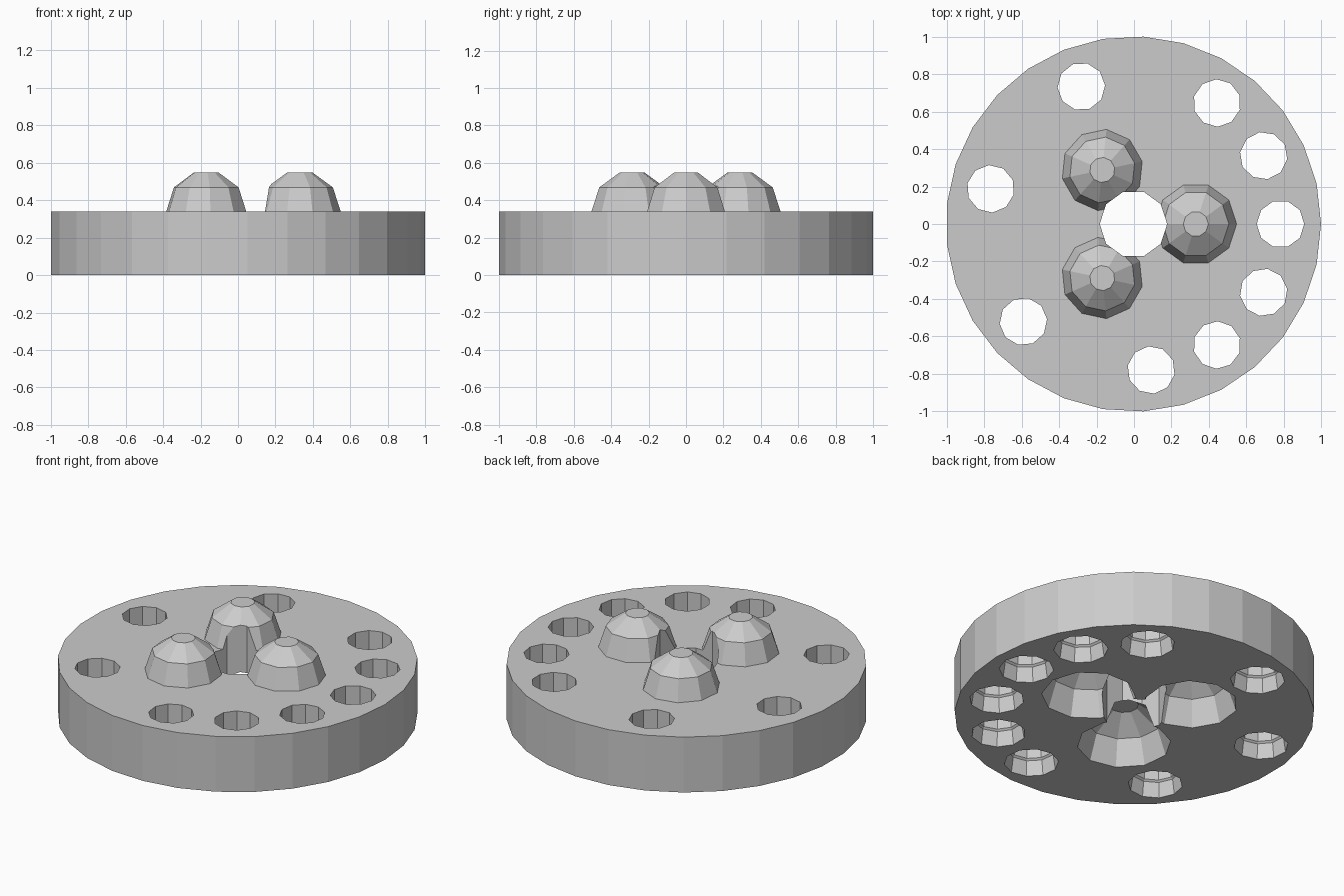
import bpy, bmesh
from math import cos, sin, pi, tau, radians

cube = bpy.data.objects.get("Cube")
if cube:
    bpy.data.objects.remove(cube, do_unlink=True)

grey = bpy.data.materials.new("light_grey")
grey.use_nodes = True
colour = (0.6, 0.6, 0.6, 1)
grey.diffuse_color = colour
grey.node_tree.nodes["Principled BSDF"].inputs["Base Color"].default_value = colour

HEIGHT = 0.34
SHIFT = -0.003      # the odd-sided rim is slightly off its own axis
SIDES = 10


def turned(name, profile, sides=SIDES, reach=0.0, angle=0.0):
    """Closed solid turned from (radius, z) points, placed at a polar position."""
    bm = bmesh.new()
    cx, cy = reach * cos(angle) + SHIFT, reach * sin(angle)
    rings = [[bm.verts.new((cx + r * cos(angle + tau * i / sides),
                            cy + r * sin(angle + tau * i / sides), z))
              for i in range(sides)] for r, z in profile]
    for low, high in zip(rings, rings[1:]):
        for i in range(sides):
            j = (i + 1) % sides
            bm.faces.new((low[i], low[j], high[j], high[i]))
    bm.faces.new(rings[0][::-1])
    bm.faces.new(rings[-1])
    mesh = bpy.data.meshes.new(name)
    bm.to_mesh(mesh)
    bm.free()
    mesh.materials.append(grey)
    obj = bpy.data.objects.new(name, mesh)
    bpy.context.collection.objects.link(obj)
    return obj


def dome(radius, base, skirt):
    """Half-ball profile in three rings, with a straight skirt below."""
    return [(radius, base - skirt)] + [
        (radius * cos(radians(a)), base + radius * sin(radians(a)))
        for a in (0, 36, 72)]


def combine(body, tool, operation):
    mod = body.modifiers.new(operation.lower(), "BOOLEAN")
    mod.operation = operation
    mod.solver = "EXACT"
    mod.object = tool
    tool.hide_render = True
    bpy.context.view_layer.objects.active = body
    bpy.ops.object.modifier_apply(modifier=mod.name)
    bpy.data.objects.remove(tool, do_unlink=True)


# Thick round disc
body = turned("domed_disc", [(1.0015, 0), (1.0015, HEIGHT)], sides=29)

# Three domes on top, each with a hollow underneath
for k in range(3):
    a = k * tau / 3
    combine(body, turned("dome", dome(0.218, HEIGHT, 0.06), reach=0.333, angle=a), "UNION")
for k in range(3):
    a = k * tau / 3
    combine(body, turned("hollow", dome(0.262, 0, 0.1), reach=0.333, angle=a), "DIFFERENCE")

# Central bore, which also trims the domes
combine(body, turned("bore", [(0.18, -0.2), (0.18, 0.8)]), "DIFFERENCE")

# Outer holes on thirteen stations, some left blank, wider at the bottom
hole = [(0.152, -0.1), (0.152, 0), (0.138, 0.09), (0.127, 0.1), (0.127, 0.6)]
for k in (0, 1, 2, 4, 6, 8, 10, 11, 12):
    combine(body, turned("hole", hole, reach=0.785, angle=k * tau / 13), "DIFFERENCE")
